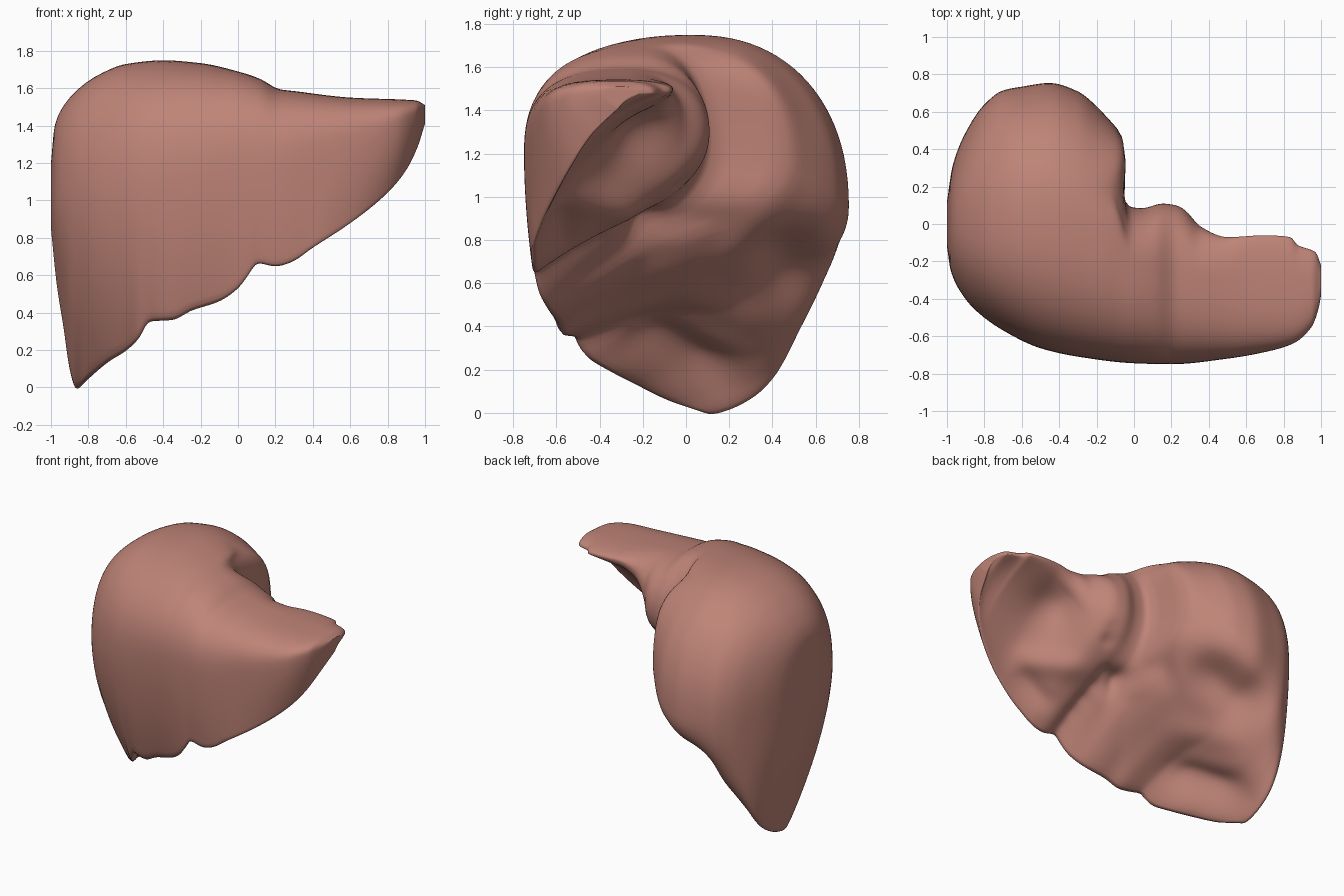
import bpy, bmesh, math
from mathutils import Vector

if "Cube" in bpy.data.objects:
    bpy.data.objects.remove(bpy.data.objects["Cube"])


def curve(*p):
    """Smooth monotone interpolation through (x, value) pairs."""
    xs, vs = p[::2], p[1::2]
    n = len(xs)
    d = [(vs[i + 1] - vs[i]) / (xs[i + 1] - xs[i]) for i in range(n - 1)]
    m = [d[0]] + [2 * a * b / (a + b) if a * b > 0 else 0 for a, b in zip(d, d[1:])] + [d[-1]]

    def f(x):
        i = max(k for k in range(n - 1) if xs[k] <= x or k == 0)
        h = xs[i + 1] - xs[i]
        t = min(max((x - xs[i]) / h, 0), 1)
        return ((2*t**3 - 3*t*t + 1) * vs[i] + (t**3 - 2*t*t + t) * h * m[i]
                + (3*t*t - 2*t**3) * vs[i + 1] + (t**3 - t*t) * h * m[i + 1])
    return f


# Outline curves along x: top, lower margin, front, back
z_top = curve(-1, 1.2, -.98, 1.4, -.93, 1.51, -.85, 1.6, -.75, 1.67, -.6, 1.73, -.4, 1.75, -.2, 1.735,
              0, 1.69, .12, 1.65, .22, 1.595, .3, 1.585, .6, 1.55, .95, 1.535, 1, 1.51)
z_low = curve(-1, .85, -.97, .55, -.93, .3, -.9, .09, -.865, -.015, -.8, .04, -.7, .12, -.6, .18, -.52, .26,
              -.48, .34, -.35, .345, -.25, .395, -.1, .445, 0, .515, .06, .595, .1, .655, .2, .635, .28, .655,
              .4, .735, .6, .865, .8, 1.03, .9, 1.155, .96, 1.28, 1, 1.41)
y_front = curve(-1, -.12, -.98, -.25, -.93, -.36, -.85, -.46, -.7, -.57, -.5, -.665, -.3, -.71, 0, -.745,
                .2, -.75, .5, -.72, .7, -.685, .85, -.64, .95, -.55, .99, -.44, 1, -.38)
y_back = curve(-1, .12, -.97, .31, -.9, .49, -.8, .64, -.7, .715, -.6, .735, -.45, .755, -.3, .71, -.2, .63,
               -.12, .53, -.08, .45, -.065, .36, -.06, .16, -.02, .09, .05, .085, .15, .11, .23, .1, .28, .07,
               .35, -.01, .5, -.07, .7, -.06, .84, -.07, .87, -.11, .97, -.15, 1, -.22)
# Where the margin, widest front, crest and widest back sit
y_low = curve(-1, 0, -.95, .06, -.86, .09, -.8, -.07, -.7, -.24, -.6, -.36, -.52, -.48, -.4, -.56, -.1, -.63,
              .1, -.7, .4, -.71, .6, -.67, .8, -.59, .9, -.52, .96, -.44, 1, -.31)
z_front = curve(-1, 1, 0, 1.2, .2, 1.2, .6, 1.3, .9, 1.43, 1, 1.48)
y_crest = curve(-1, 0, -.5, .05, -.1, -.1, 0, -.2, .3, -.27, .6, -.3, 1, -.3)
z_back = curve(-1, 1, -.5, .95, -.2, 1.05, 0, 1.27, .3, 1.32, .45, 1.45, .6, 1.5, 1, 1.48)
# Control points of the hollow underside
z_c1 = curve(-1, .9, -.86, .45, -.7, .43, -.5, .52, -.2, .75, 0, .95, .3, 1.02, .45, 1.25, .6, 1.38, .9, 1.46, 1, 1.47)
y_c2 = curve(-1, .05, -.95, .35, -.86, .48, -.7, .36, -.5, .08, -.2, -.05, 0, -.3, .3, -.35, .6, -.45, .9, -.4, 1, -.28)
z_c2 = curve(-1, .85, -.86, .0, -.7, .2, -.5, .52, -.2, .75, 0, .85, .3, .98, .6, 1.32, .9, 1.43, 1, 1.46)
# Squareness of the shoulder between front and crest
p_front = curve(-1, .84, 0, .8, .3, .72, .6, .66, 1, .7)


def groove(a, b, radius, push, n=5):
    a, b = Vector(a), Vector(b)
    return [(a.lerp(b, i / (n - 1)), radius, Vector(push) / 1.6) for i in range(n)]


# Impressions and swellings on the underside: centre, radius, push
dents = [
    (Vector((-.02, -.17, .86)), .09, Vector((0, -.06, .07))),       # porta
    (Vector((.5, -.2, 1.25)), .16, Vector((-.03, -.04, .06))),      # gastric impression
]
dents += groove((-.4, .0, .6), (-.6, .3, .46), .1, (0, .03, -.03))              # ridge above colic
dents += groove((-.58, -.2, .33), (-.8, .14, .17), .14, (-.02, -.04, .1))       # colic impression
dents += groove((-.3, .45, .8), (-.6, .5, .65), .14, (-.02, -.05, .05))         # renal impression
dents += groove((.1, -.62, .7), (.08, -.2, .92), .05, (0, -.02, .04))           # round ligament
dents += groove((.2, -.02, 1.05), (.24, .1, 1.45), .05, (0, -.04, .01))         # venous ligament
dents += groove((-.3, -.5, .45), (-.12, -.15, .75), .08, (0, -.02, .05))        # gallbladder bed
dents += groove((.25, -.3, .98), (.5, -.52, 1.0), .09, (.01, .04, -.03))        # swelling of left lobe
dents += groove((.3, -.57, .78), (.5, -.57, .9), .06, (0, -.03, .05))           # below the swelling


def medial_warp(p):
    """Overhang of the right lobe beside the caval groove."""
    near = math.exp(-((p.x + .08) / .1)**2)
    p.x += near * (.045 * math.exp(-((p.y - .4) / .13)**2) - .03 * math.exp(-((p.y - .17) / .07)**2))
    return p


def section(x):
    """Closed cross-section at x: front, dome, back, underside."""
    zt, zb, yf, yb = z_top(x), z_low(x), y_front(x), y_back(x)
    ye, zf, yt, zk = y_low(x), z_front(x), y_crest(x), z_back(x)
    yf = min(yf, ye)
    yt = min(yt, yb - .05)
    pf = p_front(x)
    pts = []
    N = 24
    for i in range(N):                       # margin up to the widest front
        t = i / N
        cy, cz = ye + (yf - ye) * .95, zb + (zf - zb) * .5
        pts.append(((1-t)**2 * ye + 2*t*(1-t) * cy + t*t * yf,
                    (1-t)**2 * zb + 2*t*(1-t) * cz + t*t * zf))
    for i in range(N):                       # front to crest
        a = math.pi / 2 * i / N
        pts.append((yt + (yf - yt) * math.cos(a)**pf, zf + (zt - zf) * math.sin(a)**pf))
    for i in range(N):                       # crest to back
        a = math.pi / 2 * i / N
        pts.append((yt + (yb - yt) * math.sin(a)**.91, zk + (zt - zk) * math.cos(a)**.91))
    pts = [Vector((x, y, z)) for y, z in pts]
    M = 44
    B, C1 = Vector((x, yb, zk)), Vector((x, yb, z_c1(x)))
    C2, E = Vector((x, y_c2(x), z_c2(x))), Vector((x, ye, zb))
    for i in range(M):                       # underside back to the margin
        t = i / M
        p = (1-t)**3 * B + 3*t*(1-t)**2 * C1 + 3*t*t*(1-t) * C2 + t**3 * E
        fade = min(1, 4 * t, 5 * (1 - t))
        move = Vector((0, 0, 0))
        for c, r, push in dents:
            move += push * math.exp(-((p - c).length / r)**2)
        pts.append(p + move * fade)
    return [medial_warp(p) for p in pts]


# Liver body: loft of the sections, closer together at both ends
bm = bmesh.new()
S = 170
rings = [[bm.verts.new(p) for p in section(-math.cos(math.pi * i / S))] for i in range(S + 1)]
for a, b in zip(rings, rings[1:]):
    n = len(a)
    for j in range(n):
        bm.faces.new((a[j], a[(j + 1) % n], b[(j + 1) % n], b[j]))
for r in (rings[0], rings[-1]):
    c = bm.verts.new(sum((v.co for v in r), Vector()) / len(r))
    for j in range(len(r)):
        bm.faces.new((r[j], r[(j + 1) % len(r)], c))
bmesh.ops.recalc_face_normals(bm, faces=bm.faces)
mesh = bpy.data.meshes.new("liver")
bm.to_mesh(mesh)
bm.free()
mesh.polygons.foreach_set("use_smooth", [True] * len(mesh.polygons))
liver = bpy.data.objects.new("liver", mesh)
bpy.context.collection.objects.link(liver)

# Soften the seams and thin edges
soft = liver.modifiers.new("soften", 'SMOOTH')
soft.factor, soft.iterations = .5, 6

mat = bpy.data.materials.new("liver_tissue")
mat.diffuse_color = (.52, .23, .185, 1)
mat.use_nodes = True
mat.node_tree.nodes["Principled BSDF"].inputs["Base Color"].default_value = mat.diffuse_color
mesh.materials.append(mat)
